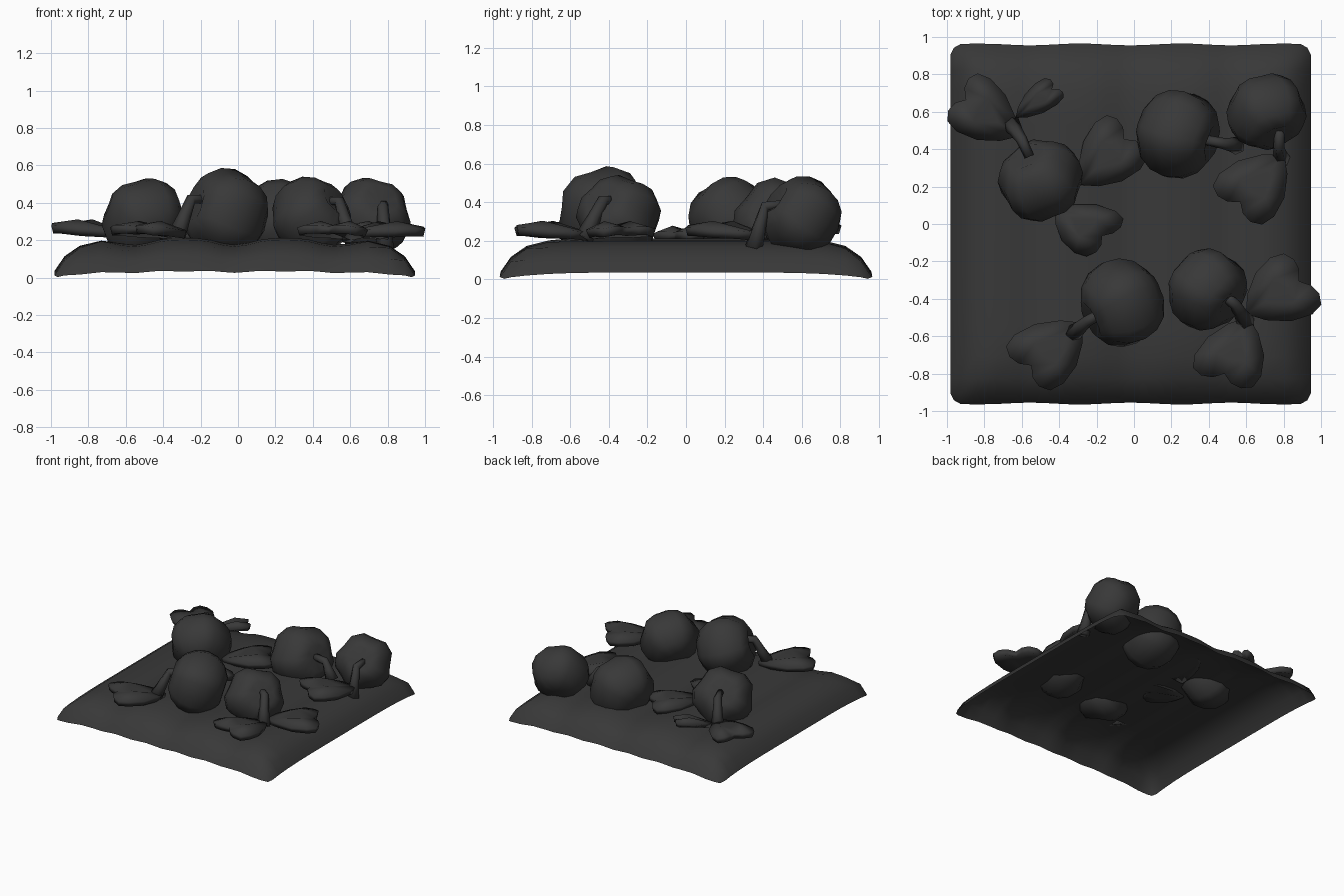
import bpy, bmesh
from math import sin, cos, pi
from mathutils import Vector

if "Cube" in bpy.data.objects:
    bpy.data.objects.remove(bpy.data.objects["Cube"])

mat = bpy.data.materials.new("dark_grey")
mat.diffuse_color = (0.04, 0.04, 0.04, 1)
mat.use_nodes = True
mat.node_tree.nodes["Principled BSDF"].inputs["Base Color"].default_value = mat.diffuse_color


def add(name, bm):
    bmesh.ops.recalc_face_normals(bm, faces=bm.faces[:])
    me = bpy.data.meshes.new(name)
    bm.to_mesh(me)
    bm.free()
    for p in me.polygons:
        p.use_smooth = True
    me.materials.append(mat)
    ob = bpy.data.objects.new(name, me)
    bpy.context.collection.objects.link(ob)
    return ob


# Soil: open sheet, furrowed along y, with edges rolling down to the ground
def soil():
    bm = bmesh.new()
    side = [-1, -0.945, -0.86, -0.74]
    us = side + [-0.62 + 1.24 * i / 18 for i in range(19)] + [-s for s in reversed(side)]
    drop = {0: 0.0, 1: 0.46, 2: 0.78, 3: 0.94}
    n = len(us)
    grid = []
    for j, v in enumerate(us):
        row = []
        for i, u in enumerate(us):
            f = drop.get(min(i, n - 1 - i), 1)
            g = drop.get(min(j, n - 1 - j), 1)
            h = min(f, g)
            wave = -cos(2 * pi * u / 0.56)
            ripple = -cos(4 * pi * u / 0.56)
            rim = 0.033 - 0.033 * max(abs(u), abs(v)) ** 2 * min(abs(u), abs(v)) ** 5
            z = max(0, rim + 0.165 * h + wave * (0.003 + 0.016 * h * f) + 0.004 * ripple)
            corner = 0.982 if f + g < 0.1 else 1
            y = 0.96 * v + (0.005 * wave * v if g == 0 else 0)
            row.append(bm.verts.new((0.963 * u * corner - 0.018, y * corner, z)))
        grid.append(row)
    for j in range(n - 1):
        for i in range(n - 1):
            bm.faces.new((grid[j][i], grid[j][i + 1], grid[j + 1][i + 1], grid[j + 1][i]))
    add("soil", bm)


# Pumpkin: five-lobed ball, dimpled at the stem and tilted towards it
def pumpkin(name, centre, radius, axis):
    bm = bmesh.new()
    rings, segs = 8, 15
    rows = []
    for r in range(1, rings):
        t = pi * r / rings
        ring = []
        for k in range(segs):
            a = 2 * pi * k / segs
            rad = radius * (0.94 if k % 3 == 0 else 1.05) * sin(t) ** 0.9
            ring.append(bm.verts.new((rad * cos(a), rad * sin(a), 0.92 * radius * cos(t))))
        rows.append(ring)
    top = bm.verts.new((0, 0, radius * 0.66))
    low = bm.verts.new((0, 0, -radius * 0.84))
    for k in range(segs):
        m = (k + 1) % segs
        bm.faces.new((top, rows[0][k], rows[0][m]))
        bm.faces.new((low, rows[-1][m], rows[-1][k]))
        for a, b in zip(rows, rows[1:]):
            bm.faces.new((a[k], b[k], b[m], a[m]))
    ob = add(name, bm)
    ob.location = centre
    ob.rotation_mode = 'QUATERNION'
    ob.rotation_quaternion = Vector(axis).to_track_quat('Z', 'Y')


# Stem: six-sided tube, thicker where it meets the soil
def stem(name, pts, radii):
    bm = bmesh.new()
    pts = [Vector(p) for p in pts]
    rows = []
    for i, p in enumerate(pts):
        d = (pts[min(i + 1, len(pts) - 1)] - pts[max(i - 1, 0)]).normalized()
        s = d.cross(Vector((0, 0, 1))).normalized()
        w = s.cross(d)
        rows.append([bm.verts.new(p + radii[i] * (cos(k * pi / 3) * s + sin(k * pi / 3) * w))
                     for k in range(6)])
    for a, b in zip(rows, rows[1:]):
        for k in range(6):
            m = (k + 1) % 6
            bm.faces.new((a[k], a[m], b[m], b[k]))
    bm.faces.new(rows[0])
    bm.faces.new(rows[-1])
    add(name, bm)


# Leaf: thick heart spanned from its tip to two lobes, creased along the midrib
HALF = [(0.22, 0.46), (0.55, 0.86), (0.9, 1.02), (1.12, 0.92), (1.2, 0.62), (1.17, 0.3)]


def leaf(name, base, a, b, z0=0.235, rise=0.045):
    base, a, b = Vector(base), Vector(a), Vector(b)
    mid, half = (a + b) / 2 - base, (a - b) / 2
    bm = bmesh.new()

    def vert(t, s, dz):
        p = base + mid * t + half * s
        return bm.verts.new((p.x, p.y, z0 + rise * t - 0.04 * max(0, t - 0.8) + dz))

    rib = [vert(0, 0, 0), vert(0.4, 0, 0), vert(0.8, 0, 0), vert(1.05, 0, -0.005)]
    for sgn in (1, -1):
        rim = [vert(t, s * sgn, -0.012 if s > 0.7 else 0) for t, s in HALF]
        hub = vert(0.75, 0.45 * sgn, 0.026)
        loop = [rib[0]] + rim + rib[:0:-1]
        for p, q in zip(loop, loop[1:] + loop[:1]):
            bm.faces.new((hub, p, q))
    ob = add(name, bm)
    mod = ob.modifiers.new("thickness", 'SOLIDIFY')
    mod.thickness = 0.045
    mod.offset = -0.4


soil()

# centre, radius, axis direction, stem root, stem bend, stem end on the ground
PATCH = [
    ((-0.50, 0.235, 0.308), 0.222, (-0.45, 0.7, 0.6), (-0.56, 0.36, 0.41), (-0.60, 0.45, 0.41), (-0.66, 0.54, 0.22)),
    ((0.235, 0.485, 0.285), 0.235, (0.9, -0.25, 0.3), (0.38, 0.45, 0.34), (0.48, 0.43, 0.34), (0.55, 0.42, 0.21)),
    ((0.71, 0.60, 0.325), 0.208, (0.3, -0.7, 0.5), (0.78, 0.52, 0.39), (0.775, 0.41, 0.38), (0.785, 0.35, 0.16)),
    ((-0.063, -0.425, 0.345), 0.234, (-0.8, -0.4, 0.25), (-0.16, -0.47, 0.42), (-0.25, -0.52, 0.42), (-0.33, -0.59, 0.22)),
    ((0.392, -0.35, 0.322), 0.215, (0.7, -0.45, 0.5), (0.48, -0.38, 0.41), (0.54, -0.43, 0.41), (0.60, -0.53, 0.21)),
]
for i, (c, r, ax, root, bend, end) in enumerate(PATCH, 1):
    pumpkin(f"pumpkin_{i}", c, r, ax)
    root, bend, end = Vector(root), Vector(bend), Vector(end)
    flat = (end - bend) * Vector((1, 1, 0)).length / 1.414
    low = bend + Vector((flat.x * 0.45, flat.y * 0.45, (end.z - bend.z) * 0.45))
    stem(f"stem_{i}", [root, bend, low, end], [0.026, 0.03, 0.036, 0.05])

LEAVES = [
    ((-0.62, 0.47), (-0.80, 0.79), (-0.97, 0.52), 0.235, 0.05),
    ((-0.63, 0.57), (-0.50, 0.76), (-0.40, 0.66), 0.25, 0.045),
    ((-0.29, 0.21), (-0.18, 0.56), (0.05, 0.32), 0.23, 0.02),
    ((-0.42, 0.08), (-0.29, -0.16), (-0.08, 0.05), 0.22, 0.025),
    ((0.80, 0.37), (0.44, 0.24), (0.72, 0.02), 0.23, 0.045),
    ((0.60, -0.48), (0.76, -0.17), (0.975, -0.46), 0.24, 0.03),
    ((0.61, -0.50), (0.32, -0.73), (0.66, -0.84), 0.23, 0.045),
    ((-0.28, -0.53), (-0.66, -0.62), (-0.41, -0.87), 0.23, 0.045),
]
for i, spec in enumerate(LEAVES, 1):
    leaf(f"leaf_{i}", *spec)
